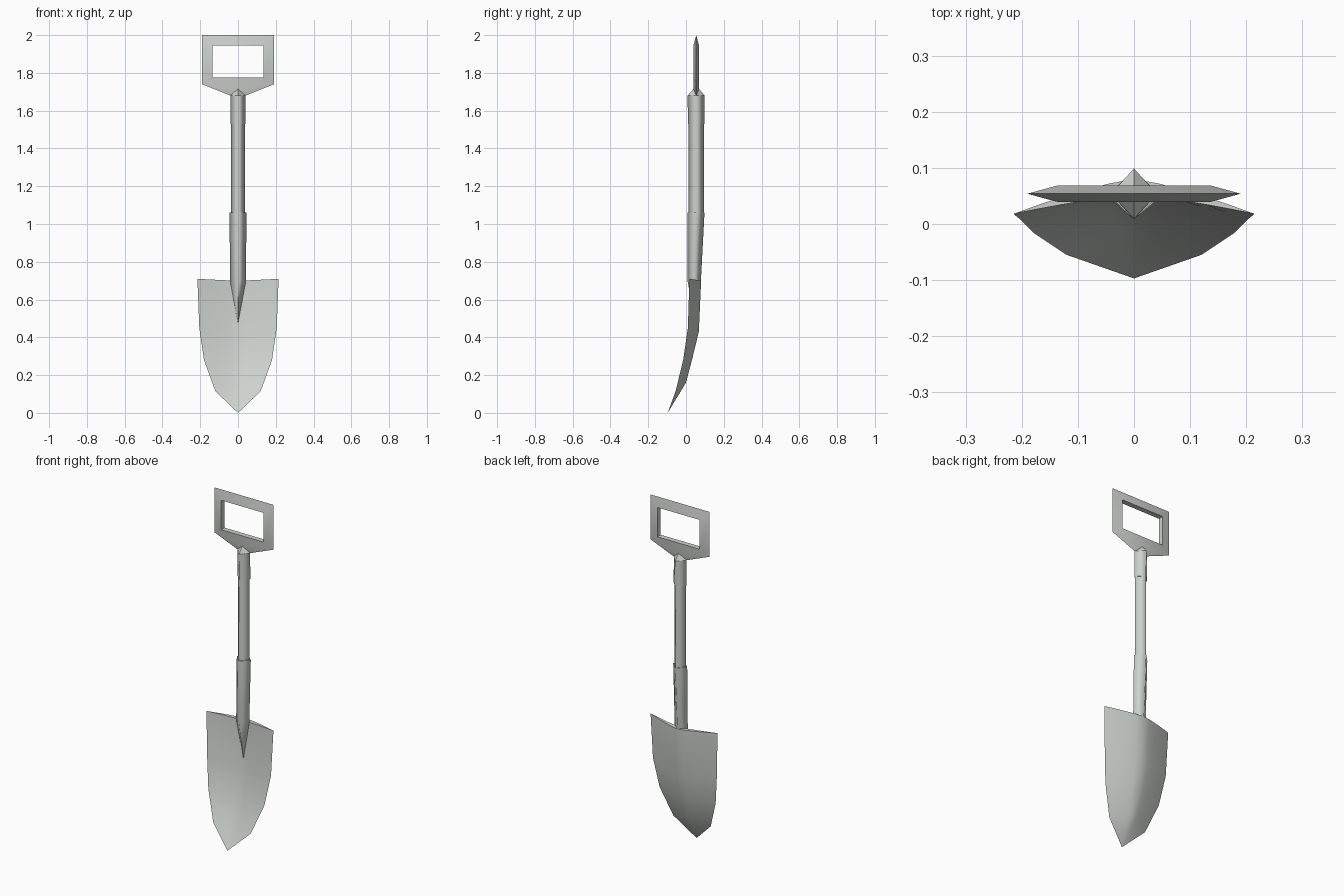
import bpy, bmesh, math

cube = bpy.data.objects.get("Cube")
if cube:
    bpy.data.objects.remove(cube)

steel = bpy.data.materials.new("pale_grey_metal")
steel.use_nodes = True
steel.diffuse_color = (0.62, 0.65, 0.62, 1)
steel.node_tree.nodes["Principled BSDF"].inputs["Base Color"].default_value = (0.62, 0.65, 0.62, 1)

AXIS_Y = 0.054  # depth of the shaft centre line


def make_object(name, faces, angle=None):
    """Build a mesh from faces given as point lists, welding shared points."""
    bm = bmesh.new()
    for points in faces:
        bm.faces.new([bm.verts.new(p) for p in points])
    bmesh.ops.remove_doubles(bm, verts=bm.verts, dist=0.0005)
    bmesh.ops.recalc_face_normals(bm, faces=bm.faces)
    mesh = bpy.data.meshes.new(name)
    bm.to_mesh(mesh)
    bm.free()
    mesh.materials.append(steel)
    obj = bpy.data.objects.new(name, mesh)
    bpy.context.collection.objects.link(obj)
    bpy.ops.object.select_all(action='DESELECT')
    obj.select_set(True)
    bpy.context.view_layer.objects.active = obj
    if angle:
        bpy.ops.object.shade_smooth_by_angle(angle=math.radians(angle))
    else:
        # Diamond rods: soft sides, flat ends
        for p in mesh.polygons:
            p.use_smooth = abs(p.normal.z) < 0.9
    return obj


def diamond(z, rx, front, back):
    mid = (front + back) / 2
    return [(rx, mid, z), (0, back, z), (-rx, mid, z), (0, front, z)]


def rod(name, rings, caps):
    faces = [rings[i] for i in caps]
    for a, b in zip(rings, rings[1:]):
        for i in range(4):
            j = (i + 1) % 4
            faces.append([a[i], a[j], b[j], b[i]])
    return make_object(name, faces)


# Shaft, upper collar and lower socket
rod("shaft", [diamond(z, 0.037, AXIS_Y - 0.041, AXIS_Y + 0.041) for z in (1.0, 1.56)], [])
rod("upper_collar", [diamond(1.53, 0.041, AXIS_Y - 0.043, AXIS_Y + 0.043),
                     diamond(1.68, 0.041, AXIS_Y - 0.046, AXIS_Y + 0.045)], [0])
rod("socket", [diamond(1.06, 0.045, 0.008, 0.098),
               diamond(0.70, 0.042, 0.008, 0.079),
               diamond(0.48, 0.001, 0.048, 0.050)], [0])

# Grip: bevelled frame with a rectangular opening and a flared neck
grip = []
for s in (-1, 1):
    face_y = AXIS_Y + s * 0.015
    mid_low = (0, face_y, 1.715)
    neck = (0, AXIS_Y + s * 0.045, 1.68)

    def outer(side, x, z):
        return (side * x, AXIS_Y, z)

    def inner(side, z):
        return (side * 0.135, face_y, z)

    for side in (-1, 1):
        top, low, root = outer(side, 0.19, 2.0), outer(side, 0.19, 1.74), outer(side, 0.041, 1.68)
        grip.append([top, low, inner(side, 1.775), inner(side, 1.945)])
        grip.append([low, root, mid_low, inner(side, 1.775)])
        grip.append([root, neck, mid_low])
    grip.append([outer(-1, 0.19, 2.0), outer(1, 0.19, 2.0), inner(1, 1.945), inner(-1, 1.945)])
    grip.append([inner(-1, 1.775), inner(1, 1.775), mid_low])

# Walls of the opening
corners = [(-0.135, 1.775), (0.135, 1.775), (0.135, 1.945), (-0.135, 1.945)]
for i, (x1, z1) in enumerate(corners):
    x2, z2 = corners[(i + 1) % 4]
    f, b = AXIS_Y - 0.015, AXIS_Y + 0.015
    grip.append([(x1, f, z1), (x2, f, z2), (x2, b, z2), (x1, b, z1)])
make_object("grip", grip, 50)

# Blade: rows of (edge x, edge y, edge z, centre z, back y, front y)
ROWS = [(0.215, 0.018, 0.71, 0.70, 0.080, 0.052),
        (0.205, 0.010, 0.45, 0.43, 0.068, 0.050),
        (0.180, -0.015, 0.28, 0.29, 0.034, 0.020),
        (0.120, -0.055, 0.115, 0.16, 0.000, -0.012),
        (0.000, -0.097, 0.0, 0.0, -0.097, -0.097)]
COLS = [i / 5 for i in range(-5, 6)]


def blade_row(row, back):
    ex, ey, ez, cz, by, fy = row
    cy = by if back else fy
    points = []
    for u in COLS:
        w = 1 - abs(u) ** 1.3
        points.append((ex * u, ey + (cy - ey) * w, ez + (cz - ez) * w))
    return points


def bridge(a, b):
    return [[a[i], a[i + 1], b[i + 1], b[i]] for i in range(len(a) - 1)]


blade = []
for is_back in (False, True):
    rows = [blade_row(r, is_back) for r in ROWS]
    for upper, lower in zip(rows, rows[1:-1]):
        blade += bridge(upper, lower)
    tip = rows[-1][0]
    blade += [[p, q, tip] for p, q in zip(rows[-2], rows[-2][1:])]

# Top rim, with single points at its two ends
front, back = blade_row(ROWS[0], False), blade_row(ROWS[0], True)
rim = bridge(front, back)
rim[0] = [front[0], front[1], back[1]]
rim[-1] = [front[-2], front[-1], back[-2]]
blade += rim

make_object("blade", blade, 45)
